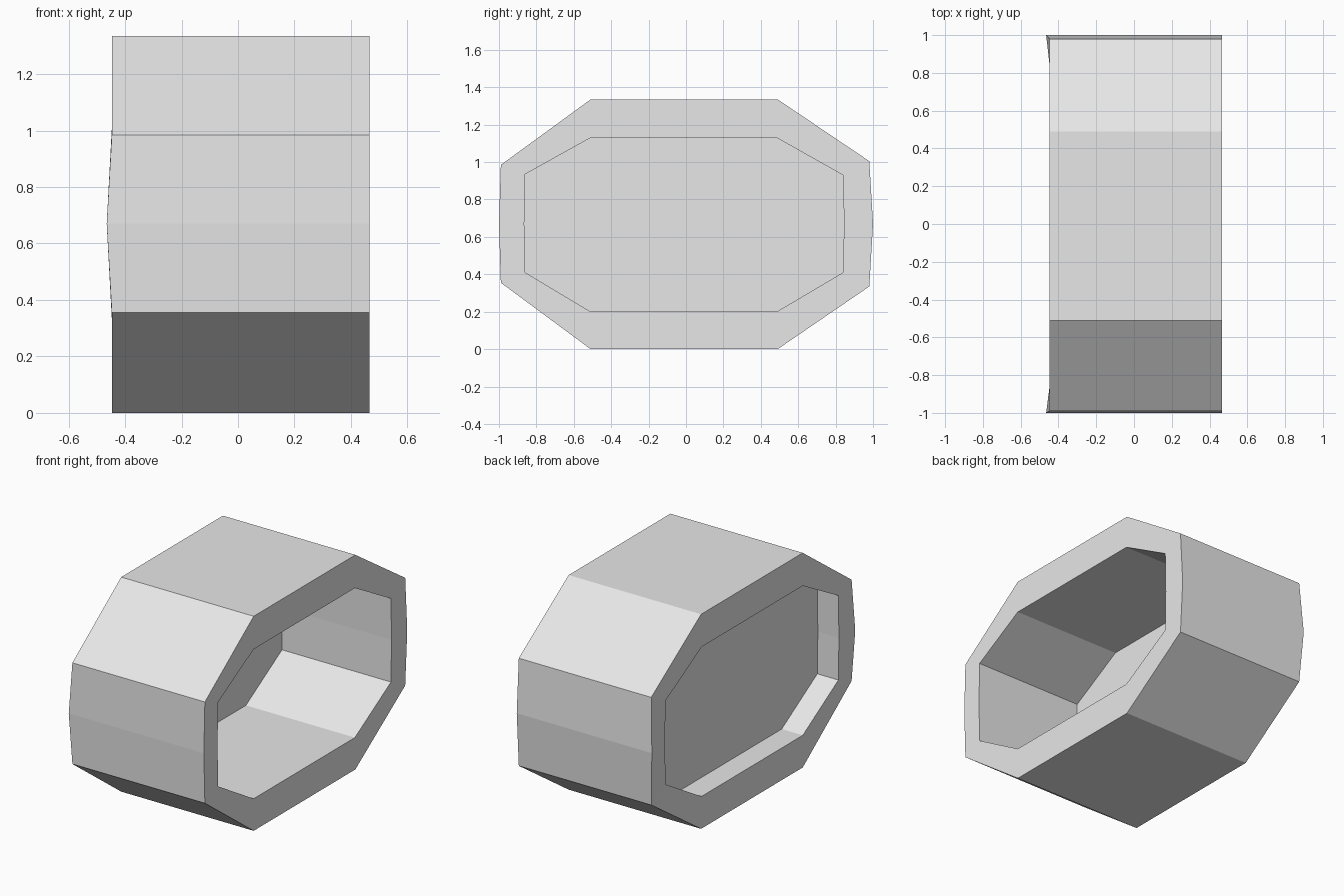
import bpy
import bmesh

cube = bpy.data.objects.get("Cube")
if cube:
    bpy.data.objects.remove(cube, do_unlink=True)

grey = bpy.data.materials.new("light grey")
grey.use_nodes = True
COLOUR = (0.8, 0.8, 0.8, 1)
grey.diffuse_color = COLOUR
grey.node_tree.nodes["Principled BSDF"].inputs["Base Color"].default_value = COLOUR

# Cross-sections in (y, z); entries 3 and 8 are the side midpoints
OUTER = [(-.51, 0), (.49, 0), (.98, .335), (1, .67), (.98, 1.005),
         (.49, 1.335), (-.51, 1.335), (-.99, .985), (-1, .67), (-.99, .355)]
INNER = [(-.51, .2), (.485, .2), (.84, .41), (.845, .67), (.84, .93),
         (.485, 1.13), (-.51, 1.13), (-.86, .935), (-.865, .67), (-.86, .41)]
MIDS = (3, 8)
OPEN_X, CLOSED_X, BULGE = .465, -.447, .018


def finish(name, bm):
    bmesh.ops.recalc_face_normals(bm, faces=bm.faces)
    mesh = bpy.data.meshes.new(name)
    bm.to_mesh(mesh)
    bm.free()
    mesh.materials.append(grey)
    obj = bpy.data.objects.new(name, mesh)
    bpy.context.collection.objects.link(obj)
    return obj


def loop(bm, profile, x, bulge=0):
    return [bm.verts.new((x - (bulge if i in MIDS else 0), y, z))
            for i, (y, z) in enumerate(profile)]


def bridge(bm, a, b):
    n = len(a)
    for i in range(n):
        j = (i + 1) % n
        bm.faces.new((a[i], a[j], b[j], b[i]))


# Thick ring: outer wall, two rims and inner wall
bm = bmesh.new()
loops = [loop(bm, OUTER, OPEN_X), loop(bm, OUTER, CLOSED_X, BULGE),
         loop(bm, INNER, CLOSED_X), loop(bm, INNER, OPEN_X)]
for k in range(4):
    bridge(bm, loops[k], loops[(k + 1) % 4])
finish("ring_shell", bm)

# Thin recessed panel closing one end
bm = bmesh.new()
near, far = loop(bm, INNER, -.285), loop(bm, INNER, -.302)
bridge(bm, near, far)
bm.faces.new(near)
bm.faces.new(far)
finish("recessed_panel", bm)
